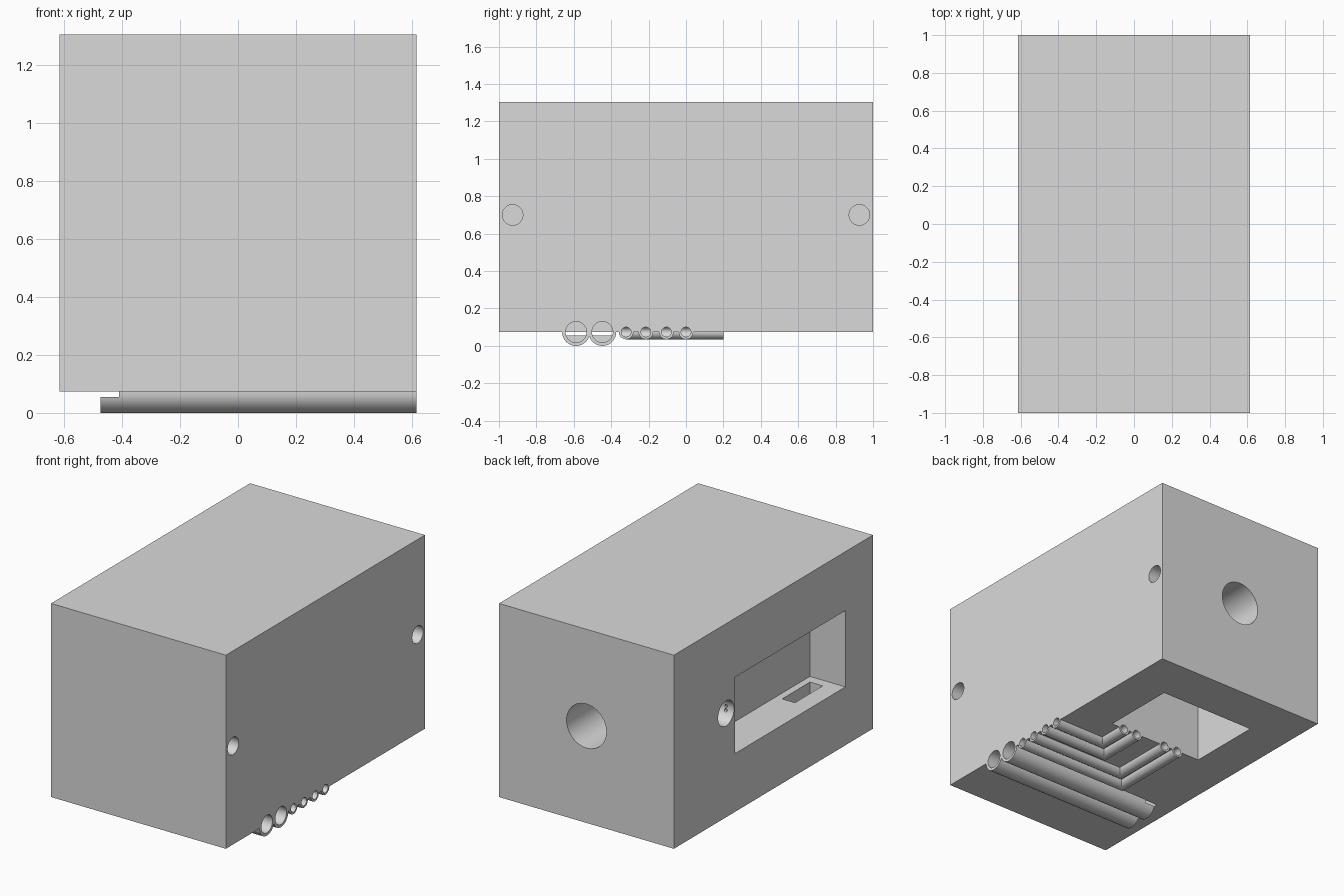
import bpy, bmesh, math
from mathutils import Vector

cube = bpy.data.objects.get("Cube")
if cube:
    bpy.data.objects.remove(cube, do_unlink=True)

grey = bpy.data.materials.new("plain grey")
grey.use_nodes = True
colour = (0.7, 0.7, 0.7, 1)
grey.diffuse_color = colour
grey.node_tree.nodes["Principled BSDF"].inputs["Base Color"].default_value = colour

FLOOR, TOP, HALF = 0.074, 1.305, 0.615


def finish(name, bm):
    bmesh.ops.recalc_face_normals(bm, faces=bm.faces)
    mesh = bpy.data.meshes.new(name)
    bm.to_mesh(mesh)
    bm.free()
    mesh.materials.append(grey)
    obj = bpy.data.objects.new(name, mesh)
    bpy.context.collection.objects.link(obj)
    return obj


def block(name, lo, hi):
    bm = bmesh.new()
    bmesh.ops.create_cube(bm, size=1)
    lo, hi = Vector(lo), Vector(hi)
    for v in bm.verts:
        v.co = (lo + hi) / 2 + v.co * (hi - lo)
    return finish(name, bm)


def arc(r, start, end, steps):
    return [(r * math.cos(math.radians(start + (end - start) * i / steps)),
             r * math.sin(math.radians(start + (end - start) * i / steps)))
            for i in range(steps + 1)]


def sweep(name, path, z, profile):
    """Sweep a closed profile along a level path with mitred corners."""
    pts = [Vector(p) for p in path]
    normals = []
    for a, b in zip(pts, pts[1:]):
        d = (b - a).normalized()
        normals.append(Vector((-d.y, d.x)))
    bm = bmesh.new()
    rings = []
    for i, p in enumerate(pts):
        n1, n2 = normals[max(i - 1, 0)], normals[min(i, len(normals) - 1)]
        m = (n1 + n2) / (1 + n1.dot(n2))
        rings.append([bm.verts.new((p.x + m.x * u, p.y + m.y * u, z + v))
                      for u, v in profile])
    count = len(profile)
    for r1, r2 in zip(rings, rings[1:]):
        for i in range(count):
            j = (i + 1) % count
            bm.faces.new((r1[i], r1[j], r2[j], r2[i]))
    bm.faces.new(rings[0])
    bm.faces.new(rings[-1])
    return finish(name, bm)


def rod(name, path, z, r):
    return sweep(name, path, z, arc(r, 0, 360, 48)[:-1])


def gutter(name, path, outer, inner):
    profile = arc(outer, 180, 360, 24) + arc(inner, 360, 180, 24)
    return sweep(name, path, FLOOR, profile)


def smooth(obj):
    bpy.ops.object.select_all(action='DESELECT')
    obj.select_set(True)
    bpy.context.view_layer.objects.active = obj
    bpy.ops.object.shade_smooth_by_angle(angle=math.radians(30))


housing = block("housing", (-HALF, -1, FLOOR), (HALF, 1, TOP))
cutters, tubes = [], []

# Display window, its floor slot, and the chamber open to the underside
cutters += [
    block("window_cutter", (-0.7, -0.723, 0.445), (-0.365, 0.385, 0.93)),
    block("slot_cutter", (-0.5, -0.66, 0.0), (-0.41, -0.38, 0.5)),
    block("chamber_cutter", (-0.34, 0.2, 0.0), (0.34, 0.69, 0.9)),
]

# Round holes: rear port, side button with two wire holes, side screw holes
cutters.append(rod("rear_port_cutter", [(0, 1.1), (0, 0.6)], 0.69, 0.14))
cutters.append(rod("button_cutter", [(-0.7, 0.476), (-0.365, 0.476)], 0.735, 0.08))
for z in (0.737, 0.712):
    cutters.append(rod("wire_cutter", [(-0.56, 0.45), (-0.56, 0.35)], z, 0.01))
for y in (-0.927, 0.927):
    cutters.append(rod("screw_cutter", [(0.7, y), (0.3, y)], 0.7, 0.055))

# Large straight tubes under the housing, each with a solid stepped end
chord = math.degrees(math.asin(0.019 / FLOOR))
for name, y in (("front", -0.588), ("rear", -0.447)):
    tubes.append(gutter(f"large_tube_{name}", [(HALF, y), (-0.41, y)], FLOOR, 0.056))
    tubes.append(sweep(f"large_tube_end_{name}", [(-0.41, y), (-0.475, y)], FLOOR,
                       arc(FLOOR, 180 + chord, 360 - chord, 24)))
    cutters.append(rod("large_bore_cutter", [(0.7, y), (-0.43, y)], FLOOR, 0.056))

# Small tubes that turn a corner into the chamber
runs = [(-0.175, -0.32), (-0.075, -0.215), (0.145, -0.105), (0.245, 0.0)]
for i, (x, y) in enumerate(runs):
    tubes.append(gutter(f"small_tube_{i + 1}", [(HALF, y), (x, y), (x, 0.2)], 0.039, 0.026))
    cutters.append(rod("small_bore_cutter", [(0.7, y), (x, y), (x, 0.25)], FLOOR, 0.026))

# Cut the housing, then drop the cutters
bpy.context.view_layer.objects.active = housing
for cutter in cutters:
    cutter.hide_render = True
    mod = housing.modifiers.new("cut", 'BOOLEAN')
    mod.operation = 'DIFFERENCE'
    mod.solver = 'EXACT'
    mod.object = cutter
    bpy.ops.object.modifier_apply(modifier=mod.name)
    bpy.data.objects.remove(cutter, do_unlink=True)

for obj in [housing] + tubes:
    smooth(obj)
